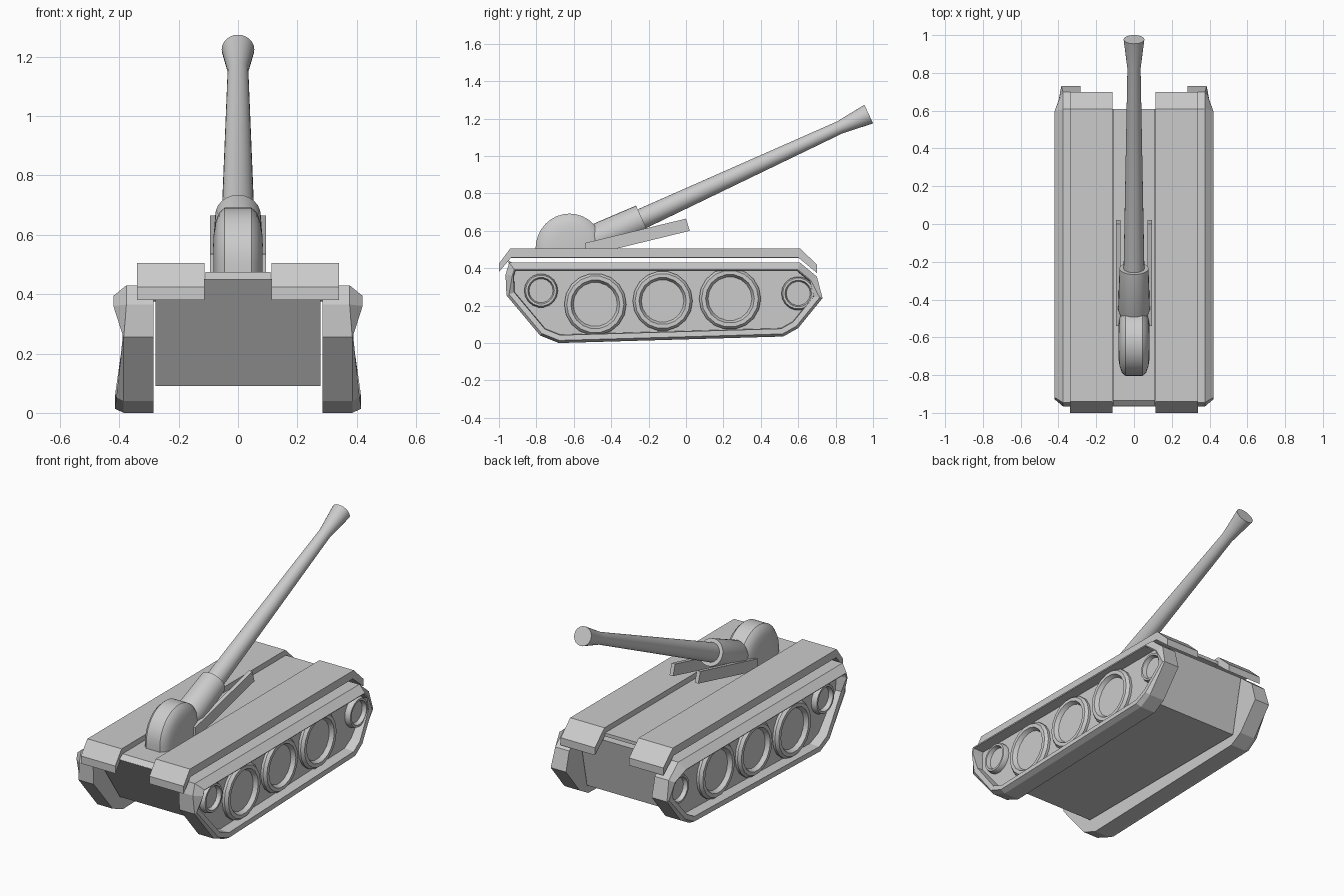
import bpy, bmesh, math
from mathutils import Vector

if "Cube" in bpy.data.objects:
    bpy.data.objects.remove(bpy.data.objects["Cube"])

grey = bpy.data.materials.new("plain_grey")
grey.diffuse_color = (0.6, 0.6, 0.6, 1)
grey.use_nodes = True
grey.node_tree.nodes["Principled BSDF"].inputs["Base Color"].default_value = grey.diffuse_color


def loft(name, rings, smooth=None):
    """Skin a list of equal-length point rings and cap both ends."""
    bm = bmesh.new()
    vs = [[bm.verts.new(p) for p in r] for r in rings]
    n = len(rings[0])
    for a, b in zip(vs, vs[1:]):
        for i in range(n):
            j = (i + 1) % n
            bm.faces.new((a[i], a[j], b[j], b[i]))
    bm.faces.new(vs[0])
    bm.faces.new(vs[-1])
    bmesh.ops.recalc_face_normals(bm, faces=bm.faces)
    me = bpy.data.meshes.new(name)
    bm.to_mesh(me)
    bm.free()
    ob = bpy.data.objects.new(name, me)
    bpy.context.collection.objects.link(ob)
    me.materials.append(grey)
    if smooth:
        bpy.ops.object.select_all(action='DESELECT')
        ob.select_set(True)
        bpy.context.view_layer.objects.active = ob
        bpy.ops.object.shade_smooth_by_angle(angle=math.radians(smooth))
    return ob


def extrude(name, profile, x0, x1):
    """Extrude a (y, z) profile between two x positions."""
    return loft(name, [[(x, y, z) for y, z in profile] for x in (x0, x1)])


def lathe(name, start, axis, stations, sides, smooth=None):
    """Rings of (distance, radius) along an axis lying in the yz plane or along x."""
    a = Vector(axis).normalized()
    u = Vector((1, 0, 0)) if abs(a.x) < 0.5 else Vector((0, 1, 0))
    w = a.cross(u)
    rings = []
    for d, r in stations:
        c = Vector(start) + a * d
        rings.append([c + (u * math.cos(t) + w * math.sin(t)) * r
                      for t in (2 * math.pi * i / sides for i in range(sides))])
    return loft(name, rings, smooth)


def inset(poly, d):
    """Offset a convex (y, z) polygon inwards by d."""
    n = len(poly)
    c = sum((Vector(p) for p in poly), Vector((0, 0))) / n
    out = []
    for i in range(n):
        p, a, b = Vector(poly[i]), Vector(poly[i - 1]), Vector(poly[(i + 1) % n])
        ns = []
        for e in (p - a, b - p):
            m = Vector((-e.y, e.x)).normalized()
            ns.append(m if m.dot(c - p) > 0 else -m)
        m = (ns[0] + ns[1]).normalized()
        out.append(p + m * d / m.dot(ns[0]))
    return out


# Hull between the tracks, with undercut ends and a front lip up to the deck
extrude("hull", [(-0.965, 0.452), (-0.72, 0.09), (0.54, 0.09), (0.61, 0.43), (-0.93, 0.43)],
        -0.278, 0.278)

# Narrow centre deck, bevelled at the front
extrude("centre_deck", [(-0.965, 0.45), (-0.935, 0.475), (0.61, 0.475), (0.61, 0.455),
                        (-0.925, 0.455)], -0.11, 0.11)

# Track outline: y, z and how far the rim reaches outward
track = [(-0.945, 0.43, 0.42), (-0.965, 0.365, 0.42), (-0.96, 0.255, 0.388),
         (-0.78, 0.04, 0.41), (-0.68, 0.0, 0.415), (0.52, 0.035, 0.415),
         (0.60, 0.08, 0.41), (0.73, 0.24, 0.388), (0.70, 0.355, 0.395), (0.61, 0.43, 0.42)]
outline = [p[:2] for p in track]
reach = [p[2] for p in track]
# The rim's bevel is wide along the top and thin along the bottom
wide, thin = inset(outline, 0.036), inset(outline, 0.014)
rim = [w if p[1] > 0.3 else t for p, w, t in zip(outline, wide, thin)]
lip, floor = inset(outline, 0.042), inset(outline, 0.045)

# Wheels: y, z, radius
wheels = [(-0.775, 0.28, 0.09), (-0.485, 0.207, 0.166), (-0.125, 0.225, 0.16),
          (0.235, 0.237, 0.165), (0.60, 0.265, 0.09)]

for side, s in (("left", -1), ("right", 1)):
    # Track body: tread, flared rim, recessed panel
    loft(side + "_track", [
        [(s * 0.284, *p) for p in outline],
        [(s * (0.376 if z > 0.3 else 0.385), y, z) for y, z in outline],
        [(s * x, *p) for x, p in zip(reach, rim)],
        [(s * (x - 0.003), *p) for x, p in zip(reach, lip)],
        [(s * 0.35, *p) for p in floor]])

    # Dished road wheels
    for i, (y, z, r) in enumerate(wheels):
        lathe(f"{side}_wheel_{i + 1}", (s * 0.34, y, z), (s, 0, 0),
              [(0, r), (0.025, r), (0.042, r * 0.92), (0.042, r * 0.79), (0.018, r * 0.71)], 18, 30)

    # Long top plate with both ends bent down
    extrude(side + "_top_plate", [(-1.0, 0.38), (-1.0, 0.425), (-0.94, 0.505), (0.61, 0.505),
                                  (0.70, 0.42), (0.70, 0.375), (0.60, 0.457), (-0.935, 0.457)],
            s * 0.113, s * 0.34)

    # Slanted plate beside the gun mount
    extrude(side + "_gun_bracket", [(-0.54, 0.535), (0.0, 0.665), (0.02, 0.60),
                                    (-0.37, 0.505), (-0.54, 0.465)], s * 0.072, s * 0.095)

# Rounded half-disc dome, standing on the deck
dome = []
arc = [math.pi * i / 16 for i in range(17)]
for x, r in ((-0.083, 0.09), (-0.076, 0.135), (-0.064, 0.17), (-0.045, 0.187),
             (0.045, 0.187), (0.064, 0.17), (0.076, 0.135), (0.083, 0.09)):
    pts = [(x, -0.623 + r * 0.97 * math.cos(t), 0.505 + r * math.sin(t)) for t in arc]
    dome.append([(x, pts[0][1], 0.465)] + pts + [(x, pts[-1][1], 0.465)])
loft("dome", dome, 40)

# Gun sleeve and barrel share one raised axis
axis = (0, 0.908, 0.419)
mount = (0, -0.235, 0.665)
lathe("gun_sleeve", mount, axis, [(-0.32, 0.055), (-0.24, 0.084), (0, 0.077)], 24, 30)
lathe("gun_barrel", mount, axis, [(-0.08, 0.056), (0.0, 0.055), (1.165, 0.035), (1.335, 0.055)], 24, 30)
